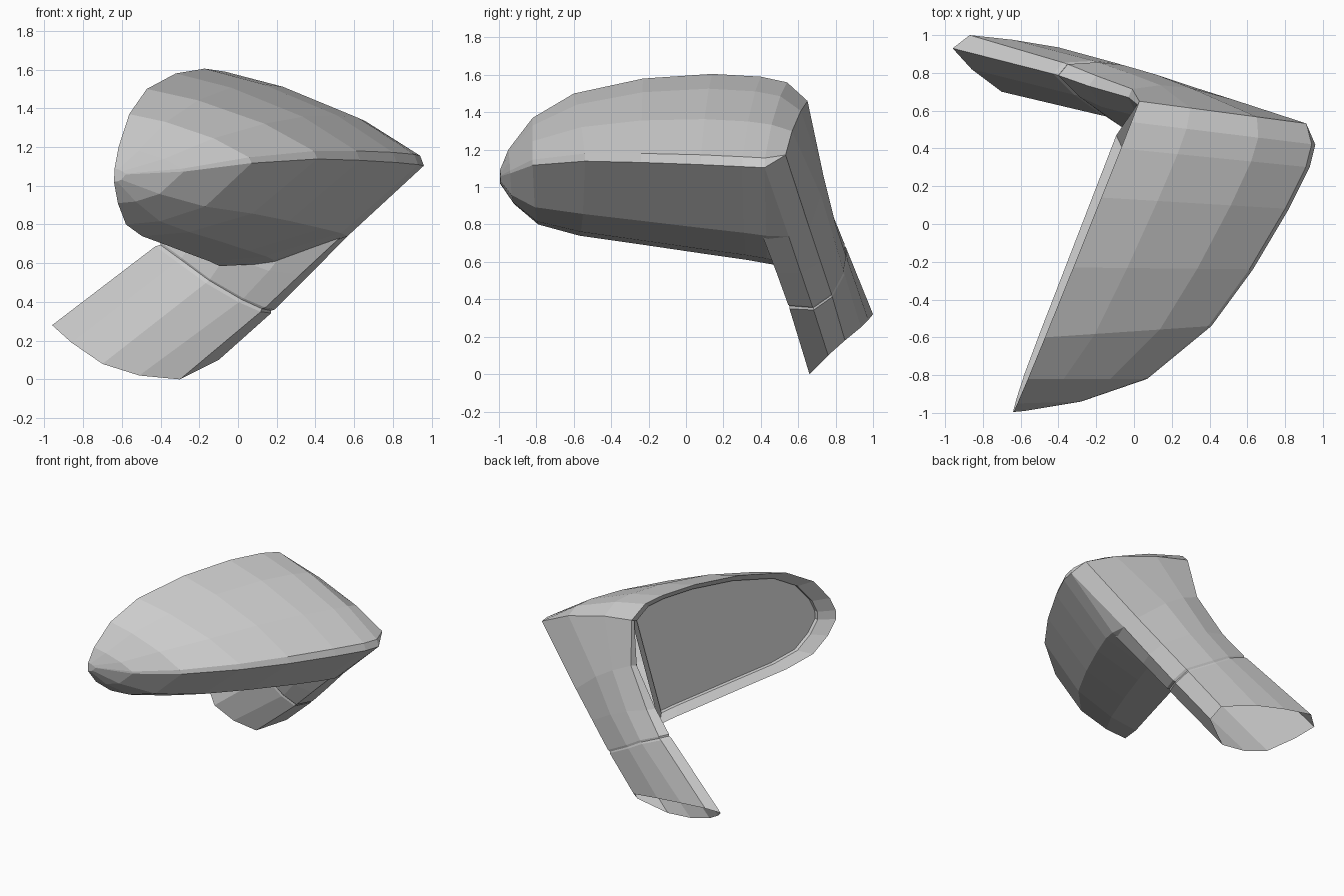
import bpy, bmesh
from mathutils import Vector


def make(name, build):
    bm = bmesh.new()
    build(bm)
    bmesh.ops.remove_doubles(bm, verts=bm.verts, dist=0.0005)
    bmesh.ops.recalc_face_normals(bm, faces=bm.faces)
    me = bpy.data.meshes.new(name)
    bm.to_mesh(me)
    bm.free()
    ob = bpy.data.objects.new(name, me)
    bpy.context.collection.objects.link(ob)
    return ob


def bridge(bm, a, b, closed=True):
    n = len(a)
    for i in range(n if closed else n - 1):
        j = (i + 1) % n
        bm.faces.new((a[i], a[j], b[j], b[i]))


def add_loop(bm, pts):
    return [bm.verts.new(p) for p in pts]


def rim_x(y, z):
    # the mirror opening lies on a slanted plane, its lower lip further out
    tilt = 0.09 if z < 1.05 else 0.02
    return -0.64 + 0.4 * (y + 1) + tilt * (z - 1.05)


# housing sections: top y, z | ridge x, y, z | bottom y, z
SECTIONS = [
    (-0.995, 1.09, -0.58, -0.99, 1.06, -0.995, 1.02),
    (-0.95, 1.20, -0.28, -0.94, 1.08, -0.92, 0.91),
    (-0.82, 1.37, 0.07, -0.82, 1.13, -0.79, 0.80),
    (-0.60, 1.50, 0.41, -0.54, 1.155, -0.57, 0.74),
    (-0.23, 1.58, 0.63, -0.24, 1.15, -0.22, 0.69),
    (0.14, 1.605, 0.82, 0.08, 1.14, 0.12, 0.64),
    (0.40, 1.59, 0.93, 0.30, 1.13, 0.33, 0.61),
    (0.54, 1.56, 0.96, 0.42, 1.125, 0.44, 0.59),
    (0.65, 1.46, 0.93, 0.53, 1.15, 0.47, 0.585),
]
UPPER = [(0, 1), (0.3, 0.83), (0.69, 0.48), (0.98, 0.07)]
LOWER = [(1, 0.04), (0.63, 0.72), (0.27, 0.95), (0, 1)]


def section(s):
    ty, tz, rx, ry, rz, by, bz = s
    ridge = Vector((rx, ry, rz))
    pts = []
    for curve, y, z in ((UPPER, ty, tz), (LOWER, by, bz)):
        x0 = rim_x(y, z)
        for u, v in curve:
            pts.append(Vector((x0 + (rx - x0) * u, y + (ry - y) * u, rz + (z - rz) * v)))
    return pts


# the last section's underside follows the arm's lower edge
ALL = [section(s) for s in SECTIONS]
ALL[-1][4:7] = [Vector(p) for p in ((0.96, 0.42, 1.105), (0.56, 0.55, 0.735), (0.2, 0.5, 0.60))]


def housing(bm):
    loops = [add_loop(bm, p) for p in ALL]
    for a, b in zip(loops, loops[1:]):
        bridge(bm, a, b, False)
    # tip cap
    bm.faces.new(loops[0])
    # bezel sloping in to the recessed glass, narrower at the root
    rim = [l[0] for l in loops] + [l[-1] for l in reversed(loops)]
    c = sum((v.co for v in rim), Vector()) / len(rim) + Vector((0.1, 0.25, 0))

    def inner(f, d):
        return add_loop(bm, [c + (v.co - c) * f + Vector((d, -0.4 * d, 0)) for v in rim])
    lip, glass = inner(0.885, 0.05), inner(0.88, 0.075)
    bridge(bm, rim, lip)
    bridge(bm, lip, glass)
    bm.faces.new(glass)


make("mirror_housing", housing)

# arm cross-sections, from the mounting end up into the housing root
END = [(-0.30, 0.66, 0), (-0.10, 0.76, 0.10), (-0.13, 0.85, 0.18), (-0.40, 0.935, 0.25),
       (-0.64, 0.975, 0.29), (-0.87, 1.0, 0.32), (-0.96, 0.93, 0.28),
       (-0.86, 0.82, 0.19), (-0.70, 0.70, 0.08), (-0.51, 0.67, 0.02)]
SEAM = [(0.13, 0.55, 0.36), (0.18, 0.68, 0.35), (0.14, 0.78, 0.42), (-0.07, 0.845, 0.54),
        (-0.20, 0.86, 0.62), (-0.36, 0.85, 0.69), (-0.41, 0.79, 0.70),
        (-0.30, 0.68, 0.62), (-0.15, 0.57, 0.51), (0.02, 0.545, 0.41)]
LOW = [(0.32, 0.485, 0.54), (0.37, 0.615, 0.54), (0.33, 0.72, 0.60), (0.12, 0.79, 0.73),
       (-0.03, 0.80, 0.80), (-0.20, 0.785, 0.85), (-0.24, 0.73, 0.85),
       (-0.17, 0.62, 0.76), (-0.06, 0.51, 0.64), (0.16, 0.48, 0.56)]
MID = [(0.53, 0.41, 0.735), (0.56, 0.55, 0.735), (0.52, 0.66, 0.78), (0.30, 0.72, 0.96),
       (0.14, 0.735, 1.06), (-0.01, 0.715, 1.13), (-0.03, 0.67, 1.12),
       (0.02, 0.57, 0.95), (0.12, 0.47, 0.80), (0.3, 0.42, 0.74)]
ROOT = [(0.92, 0.43, 1.11), ALL[-1][4], ALL[-1][3], ALL[-1][2],
        ALL[-1][1], ALL[-1][0], (0.02, 0.63, 1.45),
        (0.1, 0.55, 1.35), (0.4, 0.50, 1.2), (0.7, 0.46, 1.13)]


def mix(a, b, t):
    return [Vector(p).lerp(Vector(q), t) for p, q in zip(a, b)]


def shrink(pts, f):
    c = sum(pts, Vector()) / len(pts)
    return [c + (p - c) * f for p in pts]


def loft(rings):
    # open-ended shell
    def build(bm):
        loops = [add_loop(bm, r) for r in rings]
        for a, b in zip(loops, loops[1:]):
            bridge(bm, a, b)
    return build


# hollow mounting foot, with a shallow groove where the arm meets it
groove = shrink(mix(SEAM, SEAM, 0), 0.97)
make("mount_foot", loft([END, mix(SEAM, END, 0.03), groove]))
make("arm", loft([groove, mix(SEAM, LOW, 0.06), LOW, MID, ROOT]))
